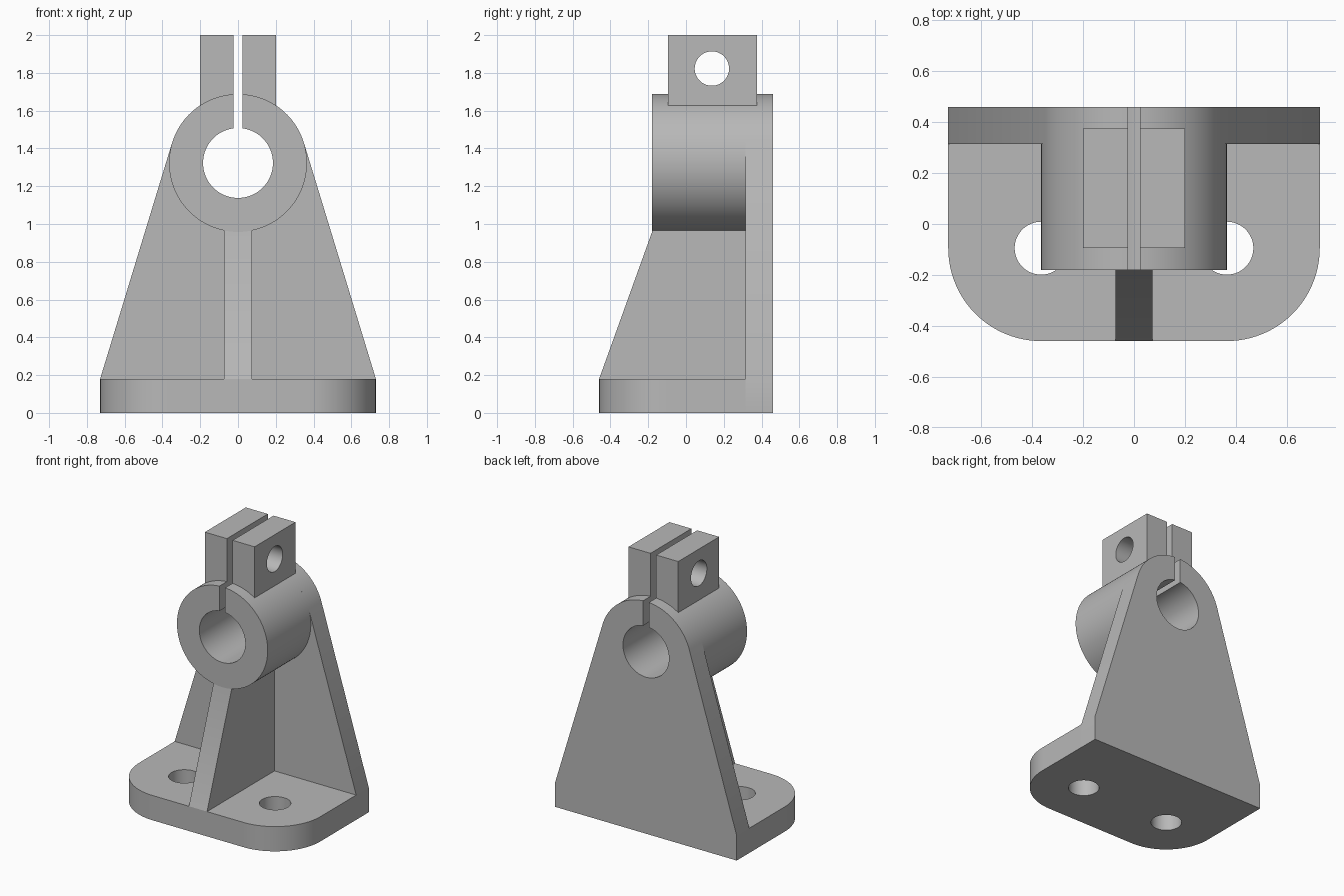
import bpy, bmesh
from math import sin, cos, asin, acos, atan2, hypot, pi, radians

cube = bpy.data.objects.get("Cube")
if cube:
    bpy.data.objects.remove(cube, do_unlink=True)

# Main dimensions
W, D = 0.73, 0.46          # half width, half depth
BASE_H = 0.18
PLATE_Y = 0.315            # front face of the back plate
BORE_Z, R_OUT, R_BORE = 1.323, 0.365, 0.185
BARREL_Y = -0.18
GAP = 0.023                # half width of the clamp slot
HOLE_Y = -0.095

grey = bpy.data.materials.new("light grey")
grey.use_nodes = True
grey.diffuse_color = (0.48, 0.48, 0.48, 1)
grey.node_tree.nodes["Principled BSDF"].inputs["Base Color"].default_value = grey.diffuse_color


def arc(cx, cy, r, a0, a1, n=48):
    return [(cx + r * cos(a0 + (a1 - a0) * i / n),
             cy + r * sin(a0 + (a1 - a0) * i / n)) for i in range(n + 1)]


def prism(name, pts, lo, hi, axis):
    """Extrude a 2D outline from lo to hi along the given axis."""
    place = {"x": lambda p, t: (t, p[0], p[1]),
             "y": lambda p, t: (p[0], t, p[1]),
             "z": lambda p, t: (p[0], p[1], t)}[axis]
    bm = bmesh.new()
    rings = [[bm.verts.new(place(p, t)) for p in pts] for t in (lo, hi)]
    for ring in rings:
        bm.faces.new(ring)
    n = len(pts)
    for i in range(n):
        j = (i + 1) % n
        bm.faces.new((rings[0][i], rings[0][j], rings[1][j], rings[1][i]))
    bmesh.ops.recalc_face_normals(bm, faces=bm.faces)
    mesh = bpy.data.meshes.new(name)
    bm.to_mesh(mesh)
    bm.free()
    mesh.materials.append(grey)
    ob = bpy.data.objects.new(name, mesh)
    bpy.context.collection.objects.link(ob)
    return ob


def activate(ob):
    bpy.ops.object.select_all(action="DESELECT")
    ob.select_set(True)
    bpy.context.view_layer.objects.active = ob


def drill(ob, centre, r, lo, hi, axis):
    """Cut a round hole through an object."""
    cutter = prism("hole_cutter", arc(*centre, r, 0, 2 * pi, 64)[:-1], lo, hi, axis)
    cutter.hide_render = True
    mod = ob.modifiers.new("hole", "BOOLEAN")
    mod.operation, mod.solver, mod.object = "DIFFERENCE", "EXACT", cutter
    activate(ob)
    bpy.ops.object.modifier_apply(modifier=mod.name)
    bpy.data.objects.remove(cutter, do_unlink=True)


# Base with two rounded front corners and two bolt holes
cx, cy = W - R_OUT, -D + R_OUT
base = prism("base", [(W, PLATE_Y), (-W, PLATE_Y)]
             + arc(-cx, cy, R_OUT, pi, 1.5 * pi, 24)
             + arc(cx, cy, R_OUT, 1.5 * pi, 2 * pi, 24), 0, BASE_H, "z")
for s in (-1, 1):
    drill(base, (s * cx, HOLE_Y), 0.104, -0.1, BASE_H + 0.1, "z")

# Slotted ring outlines: bore arc runs round from one slot wall to the other
a_in, a_out = asin(GAP / R_BORE), asin(GAP / R_OUT)
bore = arc(0, BORE_Z, R_BORE, pi / 2 + a_in, 2.5 * pi - a_in, 80)

# Back plate: sides tangent to the barrel
dz = BASE_H - BORE_Z
tangent = atan2(dz, W) + acos(R_OUT / hypot(W, dz))
right_arc = arc(0, BORE_Z, R_OUT, tangent, pi / 2 - a_out, 28)
left_arc = [(-x, z) for x, z in reversed(right_arc)]
back_plate = prism("back_plate", [(-W, 0), (W, 0), (W, BASE_H)] + right_arc
                   + bore[::-1] + left_arc + [(-W, BASE_H)], PLATE_Y, D, "y")

# Clamp barrel
outer = arc(0, BORE_Z, R_OUT, 2.5 * pi - a_out, pi / 2 + a_out, 96)
barrel = prism("clamp_barrel", bore + outer, BARREL_Y, PLATE_Y, "y")

# Front rib under the barrel
rib = prism("front_rib", [(-D, BASE_H), (PLATE_Y, BASE_H), (PLATE_Y, 0.97),
                          (BARREL_Y + 0.001, 0.97), (BARREL_Y + 0.001, 0.96)],
            -0.073, 0.073, "x")

# Clamp lugs with a cross bolt hole
parts = [base, back_plate, barrel, rib]
for s, side in ((1, "left"), (-1, "right")):
    lug = prism(side + "_lug", [(-0.095, 1.61), (0.375, 1.61), (0.375, 2), (-0.095, 2)],
                *sorted((s * GAP, s * 0.2)), "x")
    drill(lug, (0.137, 1.823), 0.091, -0.4, 0.4, "x")
    parts.append(lug)

for ob in parts:
    activate(ob)
    bpy.ops.object.shade_smooth_by_angle(angle=radians(30))
